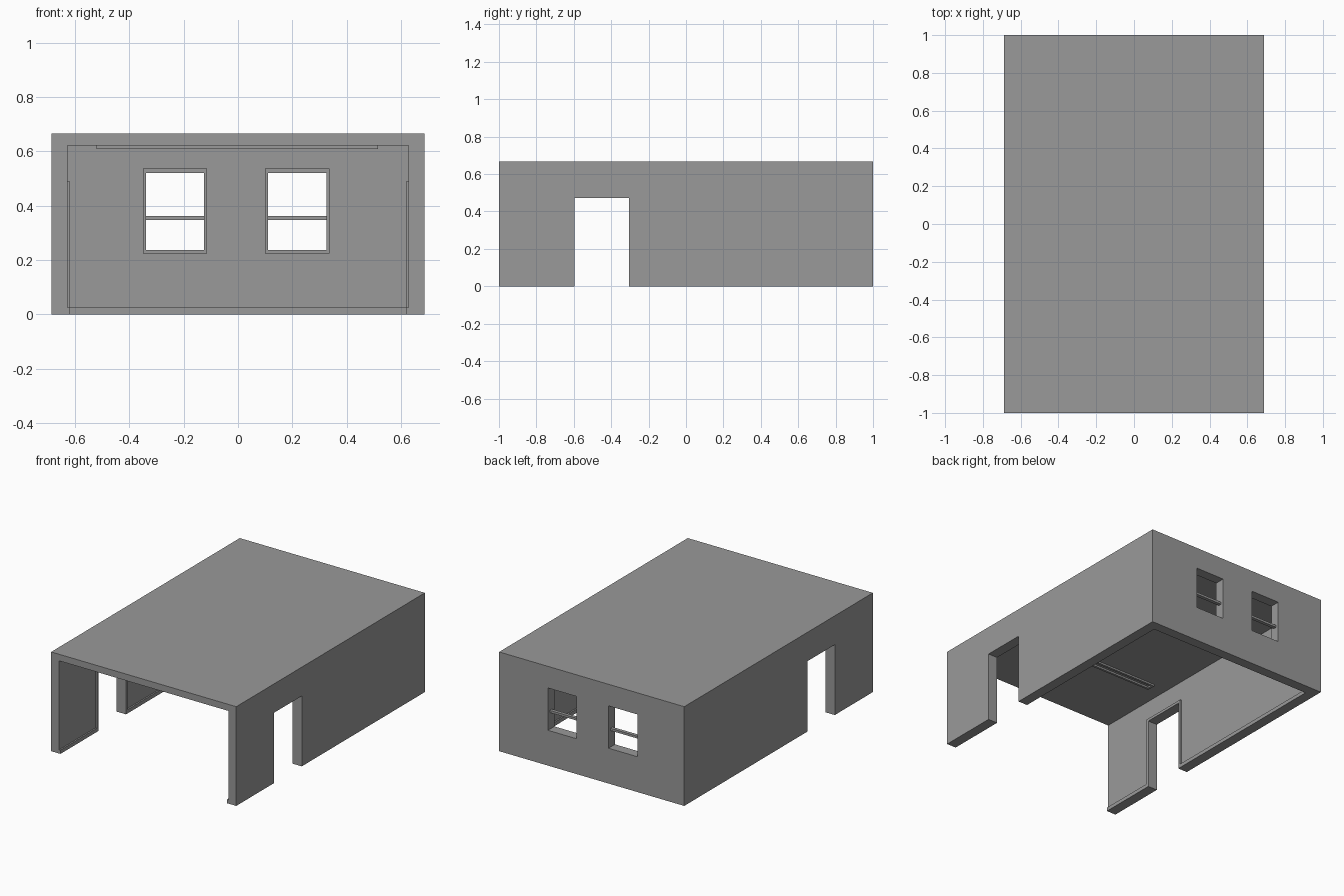
import bpy

if "Cube" in bpy.data.objects:
    bpy.data.objects.remove(bpy.data.objects["Cube"])

W, L, H = 0.687, 1.0, 0.666          # half width, half length, height
IX, IY, IZ = 0.628, 0.942, 0.622     # inner faces of side walls, back wall, ceiling
DOOR = (-0.597, -0.305, 0.472)       # door start, end, top
T = 0.010                            # trim depth

# Darker grey for the whole building
grey = bpy.data.materials.new("dark_grey")
grey.diffuse_color = (0.32, 0.32, 0.32, 1)
grey.use_nodes = True
grey.node_tree.nodes["Principled BSDF"].inputs["Base Color"].default_value = grey.diffuse_color


def box(name, x0, x1, y0, y1, z0, z1):
    bpy.ops.mesh.primitive_cube_add(
        size=1, location=((x0 + x1) / 2, (y0 + y1) / 2, (z0 + z1) / 2))
    ob = bpy.context.object
    ob.name = name
    ob.scale = (x1 - x0, y1 - y0, z1 - z0)
    bpy.ops.object.transform_apply(location=True, rotation=False, scale=True)
    ob.data.materials.append(grey)
    return ob


def cut(target, *bounds):
    cutter = box("cutter", *bounds)
    mod = target.modifiers.new("cut", 'BOOLEAN')
    mod.operation, mod.solver, mod.object = 'DIFFERENCE', 'EXACT', cutter
    bpy.context.view_layer.objects.active = target
    bpy.ops.object.modifier_apply(modifier=mod.name)
    bpy.data.objects.remove(cutter, do_unlink=True)


# Shell: roof, two side walls and back wall, open at front and below
shell = box("wall_and_roof_shell", -W, W, -L, L, 0, H)
cut(shell, -IX, IX, -2, IY, -1, IZ)
cut(shell, -2, 2, DOOR[0], DOOR[1], -1, DOOR[2])

# Windows: hole, inner casing and middle rail
for side, cx in (("left", -0.232), ("right", 0.218)):
    a, b, z0, z1 = cx - 0.107, cx + 0.107, 0.237, 0.521
    cut(shell, a, b, 0.5, 2, z0, z1)
    casing = box(side + "_window_casing", cx - 0.118, cx + 0.118, IY - T, IY, 0.224, 0.538)
    cut(casing, a, b, 0.5, 2, z0, z1)
    box(side + "_window_rail", a, b, 0.957, 0.98, 0.348, 0.363)

# Door casings and skirting boards on both side walls
c = 0.018
for side, s in (("left", -1), ("right", 1)):
    x0, x1 = sorted((s * IX, s * (IX - T)))
    frame = box(side + "_door_casing", x0, x1, DOOR[0] - c, DOOR[1] + c, 0, DOOR[2] + c)
    cut(frame, x0 - 0.1, x1 + 0.1, DOOR[0], DOOR[1], -1, DOOR[2])
    box(side + "_front_skirting", x0, x1, -L, DOOR[0] - c, 0, 0.025)
    box(side + "_rear_skirting", x0, x1, DOOR[1] + c, IY, 0, 0.025)
box("back_skirting", -IX + T, IX - T, IY - T, IY, 0, 0.025)

# Narrow trim frame on the ceiling, in line with the doors
trim = box("ceiling_trim", -0.52, 0.515, -0.482, -0.422, IZ - 0.012, IZ)
cut(trim, -0.505, 0.50, -0.467, -0.437, 0, 1)
